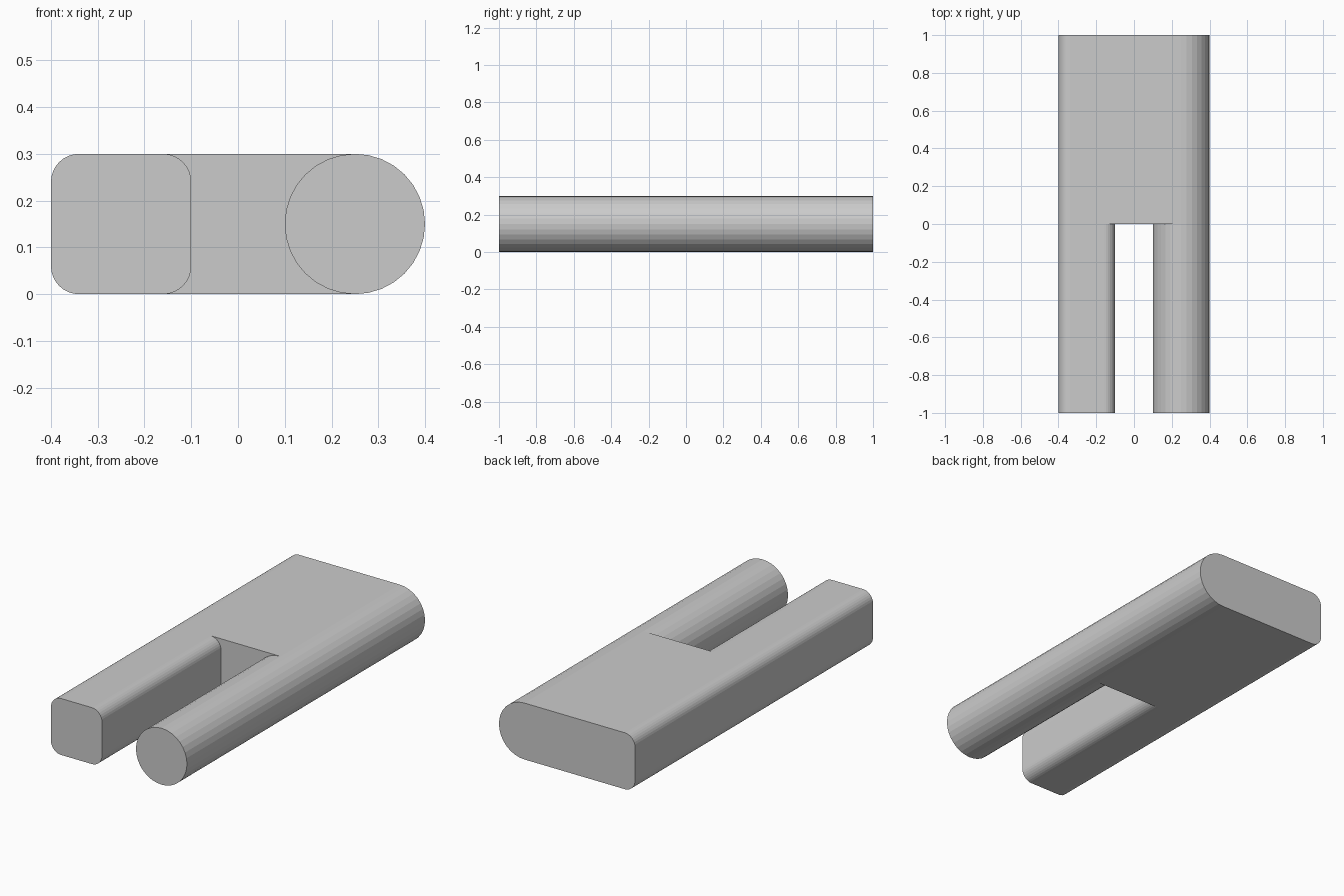
import bpy, bmesh
from math import cos, sin, radians

if "Cube" in bpy.data.objects:
    bpy.data.objects.remove(bpy.data.objects["Cube"])

R, C = 0.15, 0.06      # round prong radius, square prong corner radius
ZC = 0.15


def arc(cx, cz, r, a0, a1, n):
    pts = []
    for i in range(n + 1):
        a = radians(a0 + (a1 - a0) * i / n)
        pts.append((cx + r * cos(a), cz + r * sin(a)))
    return pts


# Profile pieces in the x-z plane, all running counter-clockwise
square_inner = arc(-0.1 - C, C, C, -90, 0, 8) + arc(-0.1 - C, 0.3 - C, C, 0, 90, 8)
square_outer = arc(-0.4 + C, 0.3 - C, C, 90, 180, 8) + arc(-0.4 + C, C, C, 180, 270, 8)
round_outer = arc(0.25, ZC, R, -90, 90, 16)
round_inner = arc(0.25, ZC, R, 90, 270, 16)

bm = bmesh.new()


def ring(profile, y):
    return [bm.verts.new((x, y, z)) for x, z in profile]


def prism(profile, y0, y1, cap_front, cap_back):
    a, b = ring(profile, y0), ring(profile, y1)
    for i in range(len(a)):
        j = (i + 1) % len(a)
        bm.faces.new((a[i], a[j], b[j], b[i]))
    if cap_front:
        bm.faces.new(a)
    if cap_back:
        bm.faces.new(b)


# Two front prongs: rounded square bar and round bar
prism(square_inner + square_outer, -1, 0, True, False)
prism(round_outer + round_inner[1:-1], -1, 0, True, False)

# Solid rear body spanning both bars
prism([square_inner[0]] + round_outer + [square_inner[-1]] + square_outer, 0, 1, False, True)

# Slot end wall between the prongs
bm.faces.new(ring(square_inner + round_inner, 0))

bmesh.ops.remove_doubles(bm, verts=bm.verts, dist=1e-5)
bmesh.ops.recalc_face_normals(bm, faces=bm.faces)
mesh = bpy.data.meshes.new("forked_bar")
bm.to_mesh(mesh)
bm.free()
bpy.context.collection.objects.link(bpy.data.objects.new("forked_bar", mesh))
